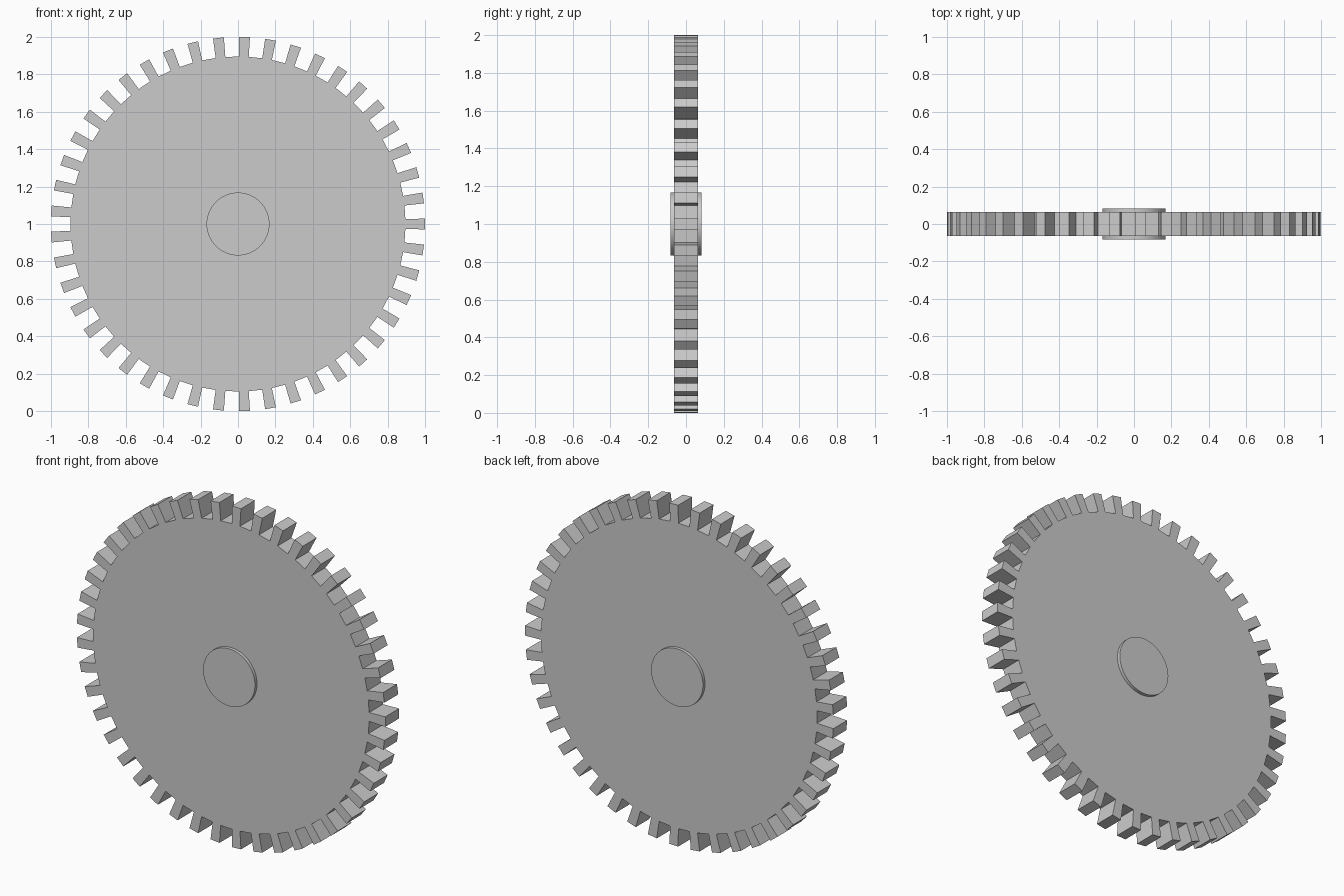
import bpy, bmesh, math
from mathutils import Matrix

cube = bpy.data.objects.get("Cube")
if cube:
    bpy.data.objects.remove(cube, do_unlink=True)

TEETH = 45
TIP_R, ROOT_R = 1.0, 0.895
HALF_TOOTH = math.radians(1.667)
HALF_THICK = 0.064
HUB_R, HUB_HALF = 0.168, 0.083

# Plain grey
grey = bpy.data.materials.new("plain grey")
grey.use_nodes = True
colour = (0.6, 0.6, 0.6, 1)
grey.diffuse_color = colour
grey.node_tree.nodes["Principled BSDF"].inputs["Base Color"].default_value = colour


def finish(bm, name):
    bmesh.ops.recalc_face_normals(bm, faces=bm.faces)
    mesh = bpy.data.meshes.new(name)
    bm.to_mesh(mesh)
    bm.free()
    mesh.materials.append(grey)
    obj = bpy.data.objects.new(name, mesh)
    bpy.context.collection.objects.link(obj)
    obj.location.z = 1
    return obj


# Toothed wheel: radial teeth with flat tips and flat gaps, extruded along y
bm = bmesh.new()
outline = []
for i in range(TEETH):
    centre = math.tau * i / TEETH
    for r, side in ((ROOT_R, -1), (TIP_R, -1), (TIP_R, 1), (ROOT_R, 1)):
        a = centre + side * HALF_TOOTH
        outline.append(bm.verts.new((r * math.cos(a), -HALF_THICK, r * math.sin(a))))
face = bm.faces.new(outline)
extruded = bmesh.ops.extrude_face_region(bm, geom=[face], use_keep_orig=True)
moved = [g for g in extruded["geom"] if isinstance(g, bmesh.types.BMVert)]
bmesh.ops.translate(bm, verts=moved, vec=(0, 2 * HALF_THICK, 0))
finish(bm, "toothed_wheel")

# Round hub standing slightly proud of both faces
bm = bmesh.new()
bmesh.ops.create_cone(bm, cap_ends=True, segments=64, radius1=HUB_R, radius2=HUB_R,
                      depth=2 * HUB_HALF, matrix=Matrix.Rotation(math.pi / 2, 4, "X"))
hub = finish(bm, "hub")
bpy.ops.object.select_all(action="DESELECT")
hub.select_set(True)
bpy.context.view_layer.objects.active = hub
bpy.ops.object.shade_smooth_by_angle(angle=math.radians(30))
